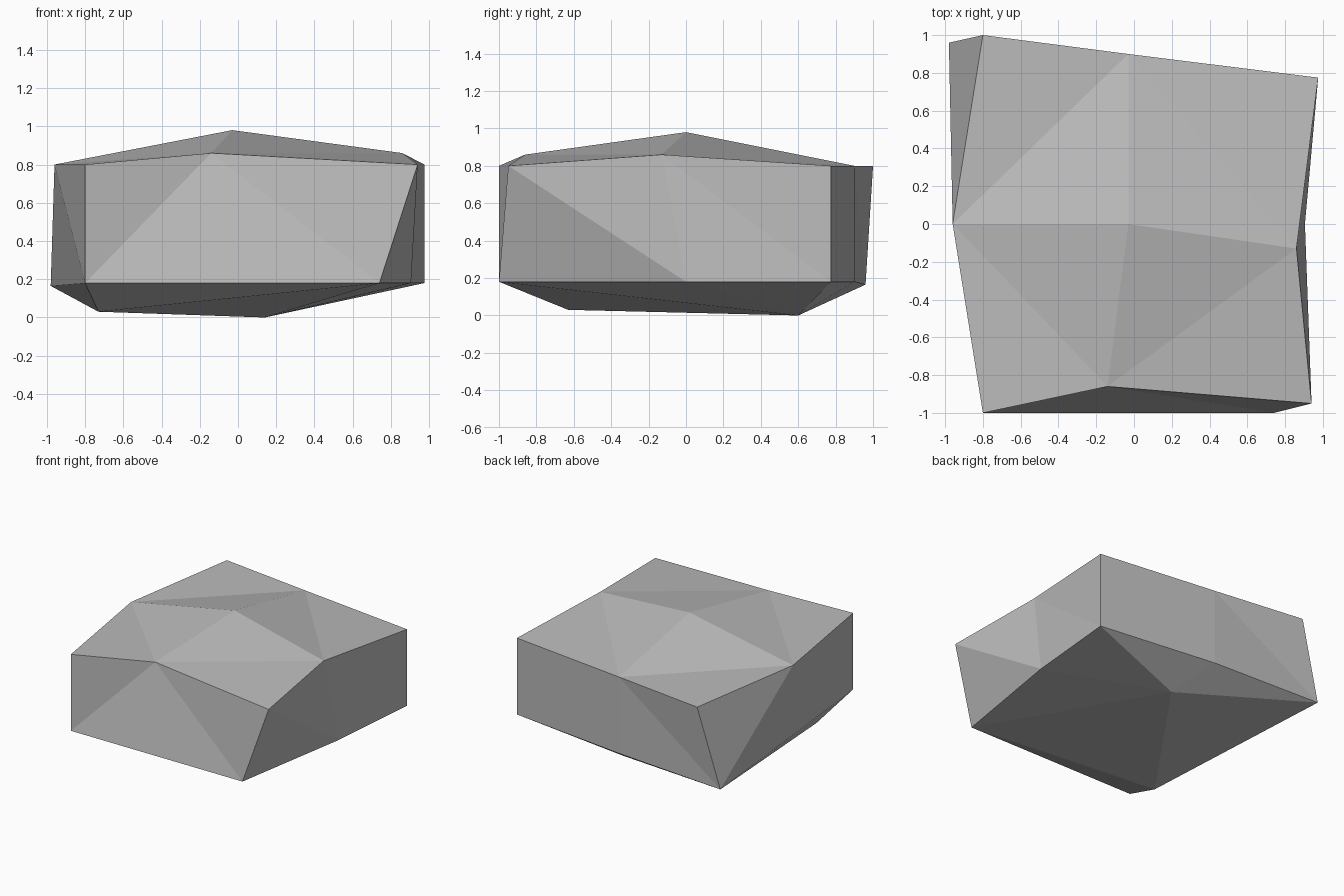
import bpy
import bmesh

cube = bpy.data.objects.get("Cube")
if cube:
    bpy.data.objects.remove(cube, do_unlink=True)

# Single stone colour
stone = bpy.data.materials.new("stone_grey")
stone.use_nodes = True
colour = (0.50, 0.50, 0.50, 1.0)
stone.diffuse_color = colour
bsdf = stone.node_tree.nodes["Principled BSDF"]
bsdf.inputs["Base Color"].default_value = colour
bsdf.inputs["Roughness"].default_value = 0.9

# Corner points of the rock, named by place on the crown, belt and base
points = {
    "crown_front_right": (-0.80, -1.0, 0.80),
    "crown_front": (-0.14, -0.86, 0.86),
    "crown_front_left": (0.94, -0.95, 0.80),
    "crown_left": (0.86, -0.13, 0.86),
    "crown_back_left": (0.975, 0.775, 0.80),
    "crown_back": (-0.03, 0.90, 0.80),
    "crown_back_right": (-0.80, 1.0, 0.80),
    "crown_right": (-0.96, 0, 0.80),
    "peak": (-0.03, 0, 0.98),
    "belt_front_right": (-0.80, -1.0, 0.18),
    "belt_front_left": (0.74, -1.0, 0.18),
    "belt_left": (0.905, 0, 0.18),
    "belt_back_left": (0.975, 0.775, 0.18),
    "belt_back": (-0.03, 0.90, 0.18),
    "belt_back_right": (-0.98, 0.96, 0.165),
    "base_front": (-0.73, -0.63, 0.03),
    "base_back": (0.14, 0.60, 0),
}

# Facets, grouped by the side of the rock they belong to
facets = {
    "top": [
        "crown_front_right crown_front crown_right",
        "peak crown_right crown_front",
        "peak crown_front crown_left",
        "crown_front crown_front_left crown_left",
        "peak crown_left crown_back",
        "crown_left crown_back_left crown_back",
        "peak crown_back crown_right",
        "crown_back crown_back_right crown_right",
    ],
    "front": [
        "crown_front_right belt_front_right crown_front",
        "crown_front belt_front_right belt_front_left",
        "crown_front belt_front_left crown_front_left",
    ],
    "left": [
        "crown_front_left belt_front_left belt_left",
        "crown_front_left belt_left crown_left",
        "crown_left belt_left belt_back_left",
        "crown_left belt_back_left crown_back_left",
    ],
    "back": [
        "crown_back_left belt_back_left belt_back crown_back",
        "crown_back belt_back belt_back_right",
        "crown_back belt_back_right crown_back_right",
    ],
    "right": [
        "crown_right belt_front_right crown_front_right",
        "crown_right belt_back_right belt_front_right",
        "crown_right crown_back_right belt_back_right",
    ],
    "underside": [
        "base_front belt_front_left belt_front_right",
        "base_front base_back belt_front_left",
        "base_back belt_left belt_front_left",
        "base_back belt_back_left belt_left",
        "base_back belt_back belt_back_left",
        "base_back belt_back_right belt_back",
        "base_front belt_back_right base_back",
        "base_front belt_front_right belt_back_right",
    ],
}

# Build the faceted rock
bm = bmesh.new()
corner = {name: bm.verts.new(place) for name, place in points.items()}
for side in facets.values():
    for facet in side:
        bm.faces.new([corner[name] for name in facet.split()])
bmesh.ops.recalc_face_normals(bm, faces=bm.faces)
for face in bm.faces:
    face.smooth = False

mesh = bpy.data.meshes.new("rock")
bm.to_mesh(mesh)
bm.free()
mesh.materials.append(stone)
rock = bpy.data.objects.new("rock", mesh)
bpy.context.collection.objects.link(rock)
